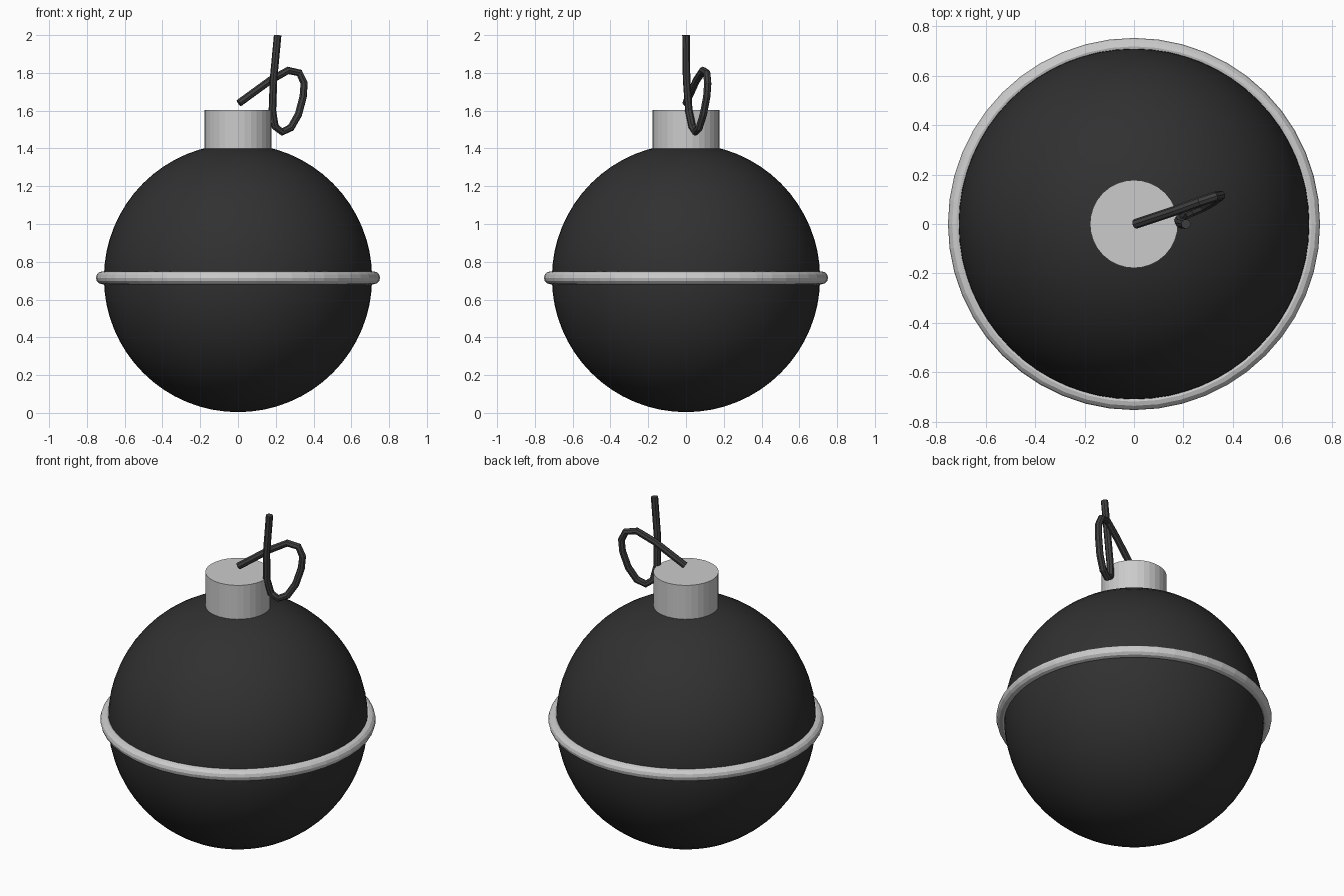
import bpy

if "Cube" in bpy.data.objects:
    bpy.data.objects.remove(bpy.data.objects["Cube"])


def dark_material(name, value):
    mat = bpy.data.materials.new(name)
    mat.diffuse_color = (value, value, value, 1)
    mat.use_nodes = True
    mat.node_tree.nodes["Principled BSDF"].inputs["Base Color"].default_value = mat.diffuse_color
    return mat


# Round body
bpy.ops.mesh.primitive_uv_sphere_add(segments=64, ring_count=32, radius=0.71, location=(0, 0, 0.714))
body = bpy.context.object
body.name = "body"
bpy.ops.object.shade_smooth()
body.data.materials.append(dark_material("dark_iron", 0.03))

# Band around the equator
bpy.ops.mesh.primitive_torus_add(major_segments=48, minor_segments=12, major_radius=0.718,
                                 minor_radius=0.034, location=(0, 0, 0.715))
bpy.context.object.name = "equator_band"

# Cap on top
bpy.ops.mesh.primitive_cylinder_add(vertices=32, radius=0.178, depth=0.205, location=(0, 0, 1.502))
bpy.context.object.name = "cap"

# Looping fuse cord
path = [(0.005, 0, 1.64), (0.17, 0.055, 1.76), (0.265, 0.09, 1.813), (0.325, 0.11, 1.80),
        (0.35, 0.115, 1.745), (0.345, 0.11, 1.675), (0.32, 0.092, 1.58), (0.28, 0.07, 1.51),
        (0.233, 0.05, 1.487), (0.197, 0.033, 1.515), (0.182, 0.015, 1.60),
        (0.188, 0.003, 1.765), (0.21, 0, 2.0)]
curve = bpy.data.curves.new("fuse", "CURVE")
curve.dimensions = "3D"
curve.bevel_depth = 0.02
curve.bevel_resolution = 2
curve.use_fill_caps = True
spline = curve.splines.new("POLY")
spline.points.add(len(path) - 1)
for point, co in zip(spline.points, path):
    point.co = (*co, 1)
spline.use_smooth = False
fuse = bpy.data.objects.new("fuse", curve)
bpy.context.collection.objects.link(fuse)
curve.materials.append(dark_material("fuse_cord", 0.05))
